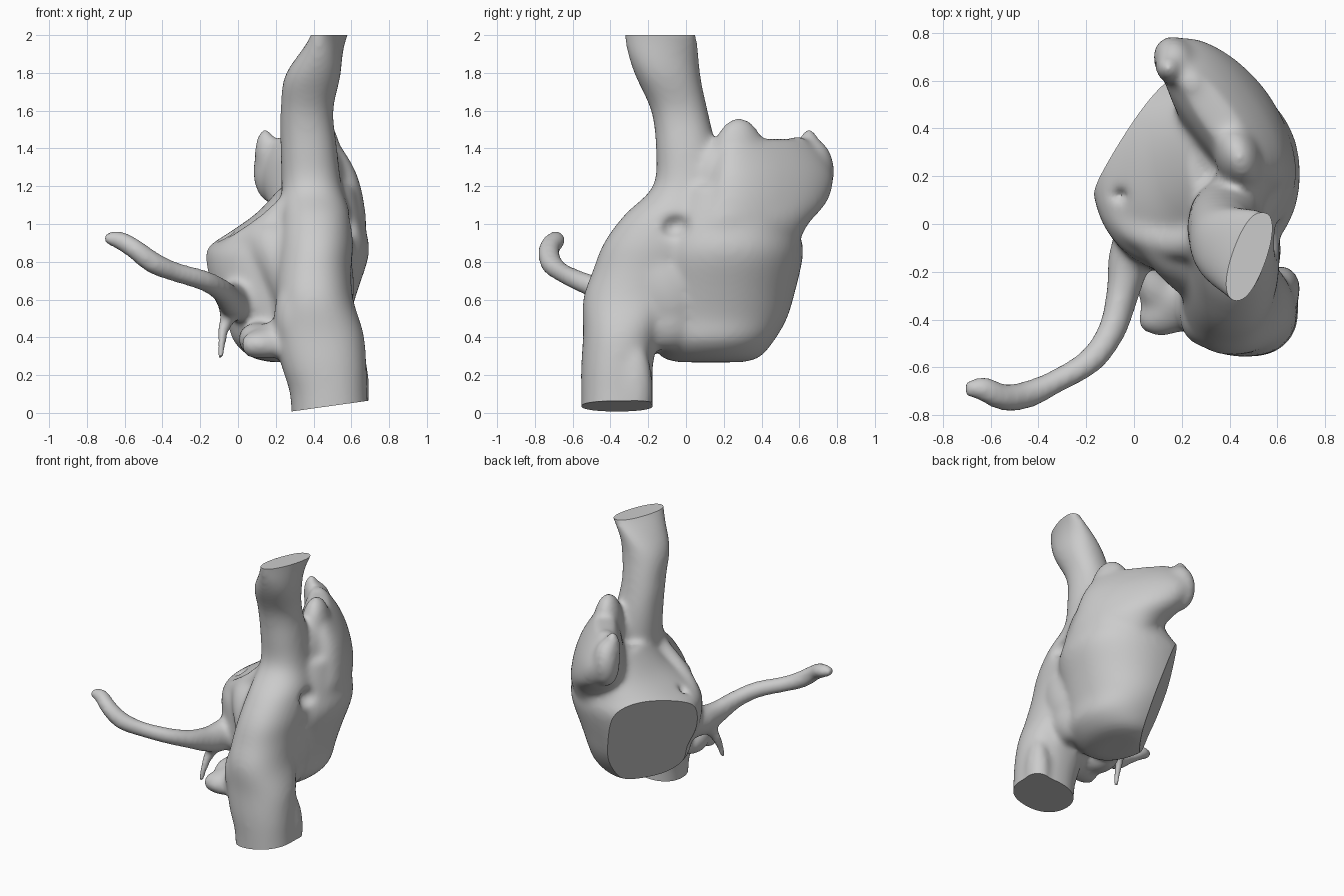
import bpy, bmesh, math
from mathutils import Vector, Matrix

if "Cube" in bpy.data.objects:
    bpy.data.objects.remove(bpy.data.objects["Cube"])

bm = bmesh.new()


def spline(rows, steps=5):
    """Catmull-Rom interpolation of rows of numbers."""
    out = []
    for i in range(len(rows) - 1):
        p = [rows[max(0, min(len(rows) - 1, i + k))] for k in (-1, 0, 1, 2)]
        for s in range(steps):
            t = s / steps
            out.append([0.5 * (2 * b + (c - a) * t + (2 * a - 5 * b + 4 * c - d) * t * t
                        + (3 * b - a - 3 * c + d) * t ** 3) for a, b, c, d in zip(*p)])
    return out + [list(rows[-1])]


def loft(rows, power=2.0, follow=False, n=40):
    """Rows: x, y, z, rx, ry, turn in degrees. follow = rings square to the path."""
    rows = spline(rows)
    pts = [Vector(r[:3]) for r in rows]
    rings = []
    for i, (x, y, z, rx, ry, turn) in enumerate(rows):
        m = Matrix.Rotation(math.radians(turn), 3, 'Z')
        if follow:
            d = pts[min(i + 1, len(pts) - 1)] - pts[max(i - 1, 0)]
            m = Vector((0, 0, 1)).rotation_difference(d).to_matrix() @ m
        ring = []
        for k in range(n):
            a = 2 * math.pi * k / n
            c, s = math.cos(a), math.sin(a)
            v = Vector((math.copysign(abs(c) ** (2 / power), c) * rx,
                        math.copysign(abs(s) ** (2 / power), s) * ry, 0))
            ring.append(bm.verts.new(pts[i] + m @ v))
        rings.append(ring)
    for r, q in zip(rings, rings[1:]):
        for k in range(n):
            bm.faces.new((r[k], r[(k + 1) % n], q[(k + 1) % n], q[k]))
    bm.faces.new(rings[0][::-1])
    bm.faces.new(rings[-1])


def blob(mesh, loc, size, turn=0, tilt=0):
    m = (Matrix.Translation(loc) @ Matrix.Rotation(math.radians(turn), 4, 'Z')
         @ Matrix.Rotation(math.radians(tilt), 4, 'X') @ Matrix.Diagonal((*size, 1)))
    bmesh.ops.create_icosphere(mesh, subdivisions=4, radius=1, matrix=m)


def make(name, mesh):
    me = bpy.data.meshes.new(name)
    bmesh.ops.recalc_face_normals(mesh, faces=mesh.faces)
    mesh.to_mesh(me)
    mesh.free()
    ob = bpy.data.objects.new(name, me)
    bpy.context.collection.objects.link(ob)
    return ob


# upper and lower great veins with the chamber front between them
loft([(.49, -.365, -.08, .205, .19, 0), (.48, -.365, .1, .205, .19, 0),
      (.455, -.365, .25, .225, .19, 0), (.43, -.34, .42, .235, .205, 0),
      (.405, -.29, .6, .205, .255, 0), (.40, -.21, .75, .2, .285, 0),
      (.41, -.125, .9, .2, .31, 0), (.41, -.06, 1.05, .185, .265, 0),
      (.39, .005, 1.2, .16, .18, 0), (.375, .0, 1.4, .15, .16, 0),
      (.365, -.035, 1.6, .14, .15, 0), (.4, -.1, 1.8, .145, .175, 0),
      (.483, -.135, 2.0, .07, .205, -20), (.5, -.14, 2.06, .06, .21, -20)], 2.2)
# fuller corners of the lower vein and the smooth joint to the chamber
blob(bm, (.615, -.27, .12), (.08, .095, .26))
blob(bm, (.29, -.38, .5), (.1, .13, .2))
blob(bm, (.46, -.11, .67), (.155, .2, .3), 0, 15)
blob(bm, (.47, -.09, .5), (.12, .16, .17))

# main chamber
loft([(.26, .13, .268, .08, .17, 0), (.27, .13, .295, .2, .26, 0),
      (.27, .14, .38, .3, .325, 0), (.26, .16, .5, .33, .375, 0),
      (.245, .18, .65, .39, .4, 0), (.255, .2, .8, .43, .415, 0),
      (.27, .21, .88, .425, .41, 0), (.32, .22, .96, .36, .38, 0),
      (.38, .24, 1.06, .28, .35, 0), (.43, .26, 1.2, .2, .28, 0)], 2.15)

# ear-shaped appendage: wide base, front crest, thin back tip
loft([(.47, .28, .85, .15, .3, 15), (.45, .33, 1.0, .2, .33, 22),
      (.41, .42, 1.12, .185, .365, 32), (.375, .46, 1.25, .155, .375, 36),
      (.36, .45, 1.36, .115, .33, 36), (.36, .43, 1.45, .06, .25, 36)], 2.2)
blob(bm, (.44, .28, 1.32), (.1, .15, .245), 20)
blob(bm, (.45, .16, 1.2), (.12, .13, .23))
blob(bm, (.175, .68, 1.28), (.09, .11, .17), 30)
blob(bm, (.145, .65, 1.38), (.055, .065, .13), 30)
blob(bm, (.24, .59, 1.36), (.07, .08, .11))

# shoulder ridge from the upper vein down to the left corner
loft([(.32, -.06, 1.14, .07, .07, 0), (.17, -.08, 1.0, .07, .07, 0),
      (.0, -.02, .88, .07, .07, 0), (-.09, .08, .84, .06, .06, 0)], follow=True)
loft([(.33, -.24, .52, .1, .1, 0), (.27, -.19, .74, .13, .13, 0),
      (.18, -.1, .89, .14, .13, 0), (.05, -.02, .89, .09, .09, 0)], follow=True)

# long side vein
loft([(.08, .0, .6, .12, .13, 0), (-.01, -.13, .59, .095, .11, 0),
      (-.045, -.28, .6, .07, .09, 0), (-.09, -.44, .65, .06, .065, 0),
      (-.18, -.57, .7, .058, .056, 0), (-.33, -.66, .745, .055, .052, 0),
      (-.45, -.715, .795, .06, .06, 0), (-.55, -.725, .87, .055, .058, 0),
      (-.63, -.69, .915, .05, .055, 0), (-.71, -.69, .925, .03, .035, 0)], follow=True)

# thin hanging branch and small lower stub
loft([(-.03, -.18, .56, .05, .05, 0), (-.075, -.24, .45, .03, .04, 0),
      (-.085, -.28, .36, .025, .03, 0), (-.095, -.3, .28, .022, .022, 0)], follow=True)
loft([(.28, -.27, .42, .1, .1, 0), (.17, -.35, .38, .08, .11, 0),
      (.09, -.38, .36, .075, .09, 0), (.03, -.37, .345, .05, .06, 0)], follow=True)
blob(bm, (.1, -.22, .39), (.1, .15, .09))

heart = make("heart_chamber", bm)

# cutter for the little pits
pit_bm = bmesh.new()
blob(pit_bm, (.635, -.06, .99), (.085, .085, .07), 0, 20)
blob(pit_bm, (-.06, .12, .94), (.035, .03, .05))
pits = make("pit_cutter", pit_bm)

# cutters for the flat open ends and the round valve face
slabs = []
for name, centre, normal, radius in (
        ("top_cutter", (.45, -.1, 2.0), (0, 0, 1), .6),
        ("bottom_cutter", (.48, -.37, .035), (.14, 0, -1), .5),
        ("valve_cutter", (.01, .25, .62), (-.77, .55, -.33), .48)):
    cut = bmesh.new()
    nrm = Vector(normal).normalized()
    m = (Matrix.Translation(Vector(centre) + nrm * .2)
         @ Vector((0, 0, 1)).rotation_difference(nrm).to_matrix().to_4x4())
    bmesh.ops.create_cone(cut, cap_ends=True, segments=48, radius1=radius,
                          radius2=radius, depth=.4, matrix=m)
    slabs.append(make(name, cut))


def subtract(cutter):
    mod = heart.modifiers.new("cut", 'BOOLEAN')
    mod.operation, mod.solver, mod.object = 'DIFFERENCE', 'EXACT', cutter
    cutter.hide_render = True


# fuse, soften, then trim the flat ends
fuse = heart.modifiers.new("fuse", 'REMESH')
fuse.mode, fuse.voxel_size = 'VOXEL', .016
subtract(pits)
refuse = heart.modifiers.new("refuse", 'REMESH')
refuse.mode, refuse.voxel_size = 'VOXEL', .015
soft = heart.modifiers.new("soften", 'SMOOTH')
soft.factor, soft.iterations = .5, 22
for s in slabs:
    subtract(s)

bpy.context.view_layer.objects.active = heart
heart.select_set(True)
for mod in list(heart.modifiers):
    bpy.ops.object.modifier_apply(modifier=mod.name)
for ob in slabs + [pits]:
    bpy.data.objects.remove(ob)
bpy.ops.object.shade_smooth_by_angle(angle=math.radians(40))
